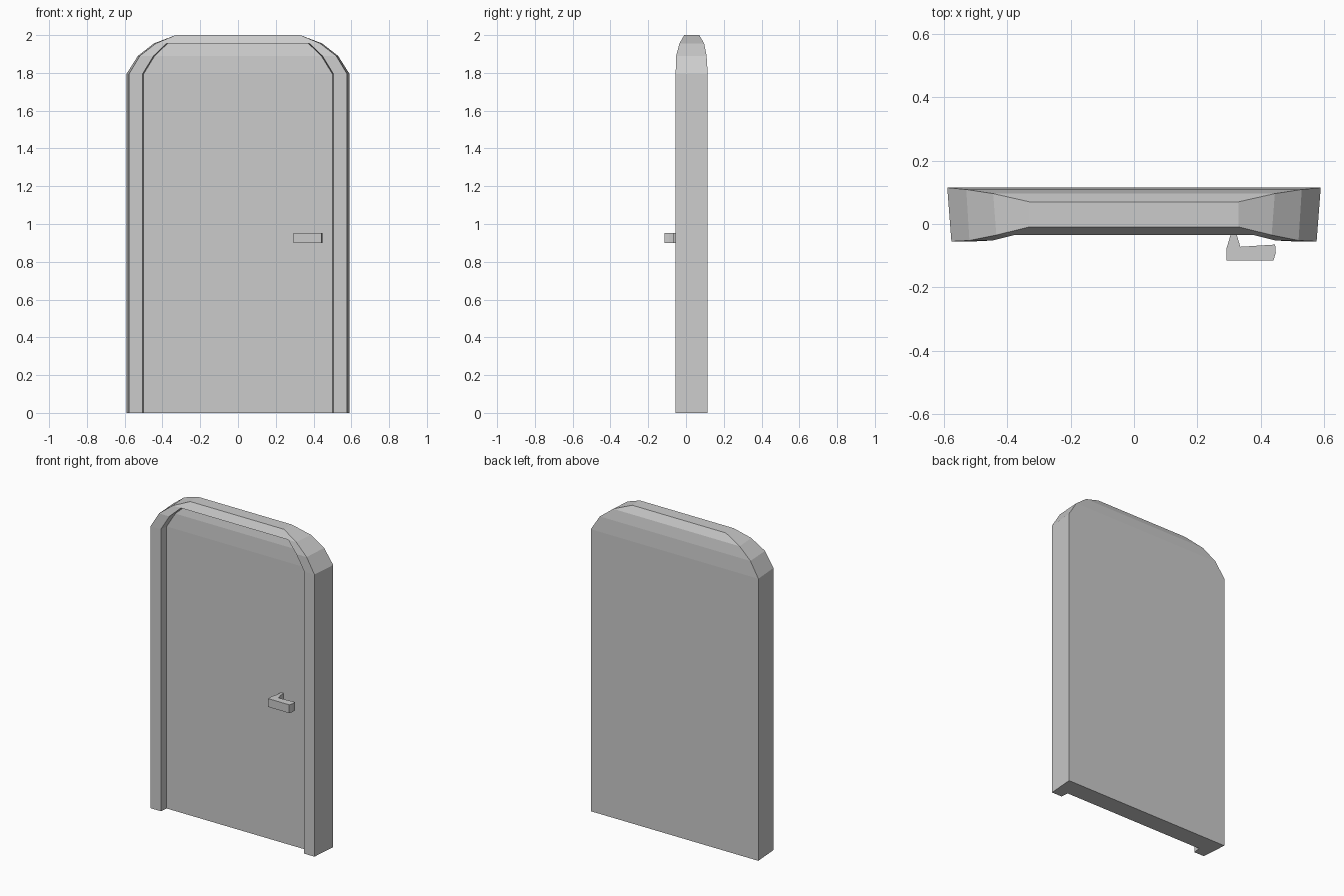
import bpy, bmesh

cube = bpy.data.objects.get("Cube")
if cube:
    bpy.data.objects.remove(cube, do_unlink=True)

grey = bpy.data.materials.new("Plain grey")
grey.use_nodes = True
colour = (0.6, 0.6, 0.6, 1)
grey.diffuse_color = colour
grey.node_tree.nodes["Principled BSDF"].inputs["Base Color"].default_value = colour


def finish(name, bm):
    bmesh.ops.recalc_face_normals(bm, faces=bm.faces)
    mesh = bpy.data.meshes.new(name)
    bm.to_mesh(mesh)
    bm.free()
    mesh.materials.append(grey)
    obj = bpy.data.objects.new(name, mesh)
    bpy.context.collection.objects.link(obj)
    return obj


# Frame and recessed door panel: C-shaped sections lofted up to the arch.
# height, outer back x, outer front x, inner x, back y, front y, panel y
rows = [
    (0.0, 0.59, 0.577, 0.505, 0.115, -0.055, -0.005),
    (1.795, 0.59, 0.577, 0.505, 0.115, -0.055, -0.005),
    (1.89, 0.53, 0.52, 0.447, 0.109, -0.052, 0.0),
    (1.956, 0.445, 0.435, 0.378, 0.096, -0.035, 0.015),
]
bm = bmesh.new()
rings = []
for z, xb, xf, xi, yb, yf, yp in rows:
    half = [(xb, yb), (xf, yf), (xi, yf), (xi - 0.006, yp)]
    section = half + [(-x, y) for x, y in reversed(half)]
    rings.append([bm.verts.new((x, y, z)) for x, y in section])
for low, high in zip(rings, rings[1:]):
    for i in range(8):
        j = (i + 1) % 8
        bm.faces.new((low[i], low[j], high[j], high[i]))
bm.faces.new(rings[0])

# Flat crown, closing over the recess
br, fr, fl, bl = [bm.verts.new((x, y, 2)) for x, y in
                  [(0.33, 0.07), (0.33, -0.009), (-0.33, -0.009), (-0.33, 0.07)]]
r = rings[-1]
bm.faces.new((br, fr, fl, bl))
bm.faces.new((r[0], r[1], fr, br))
bm.faces.new((r[6], r[7], bl, fl))
bm.faces.new((r[7], r[0], br, bl))
bm.faces.new((r[1], r[2], fr))
bm.faces.new((r[2], r[5], fl, fr))
bm.faces.new((r[5], r[6], fl))
bm.faces.new((r[2], r[3], r[4], r[5]))
finish("door_and_frame", bm)

# Lever handle: plan outline extruded upward
outline = [(0.293, -0.115), (0.441, -0.115), (0.448, -0.09), (0.446, -0.065),
           (0.336, -0.072), (0.325, -0.035), (0.325, 0.0), (0.305, 0.0),
           (0.305, -0.035), (0.293, -0.075)]
bm = bmesh.new()
base = bm.faces.new([bm.verts.new((x, y, 0.9)) for x, y in outline])
top = bmesh.ops.extrude_face_region(bm, geom=[base])["geom"]
bmesh.ops.translate(bm, vec=(0, 0, 0.053),
                    verts=[v for v in top if isinstance(v, bmesh.types.BMVert)])
finish("lever_handle", bm)
